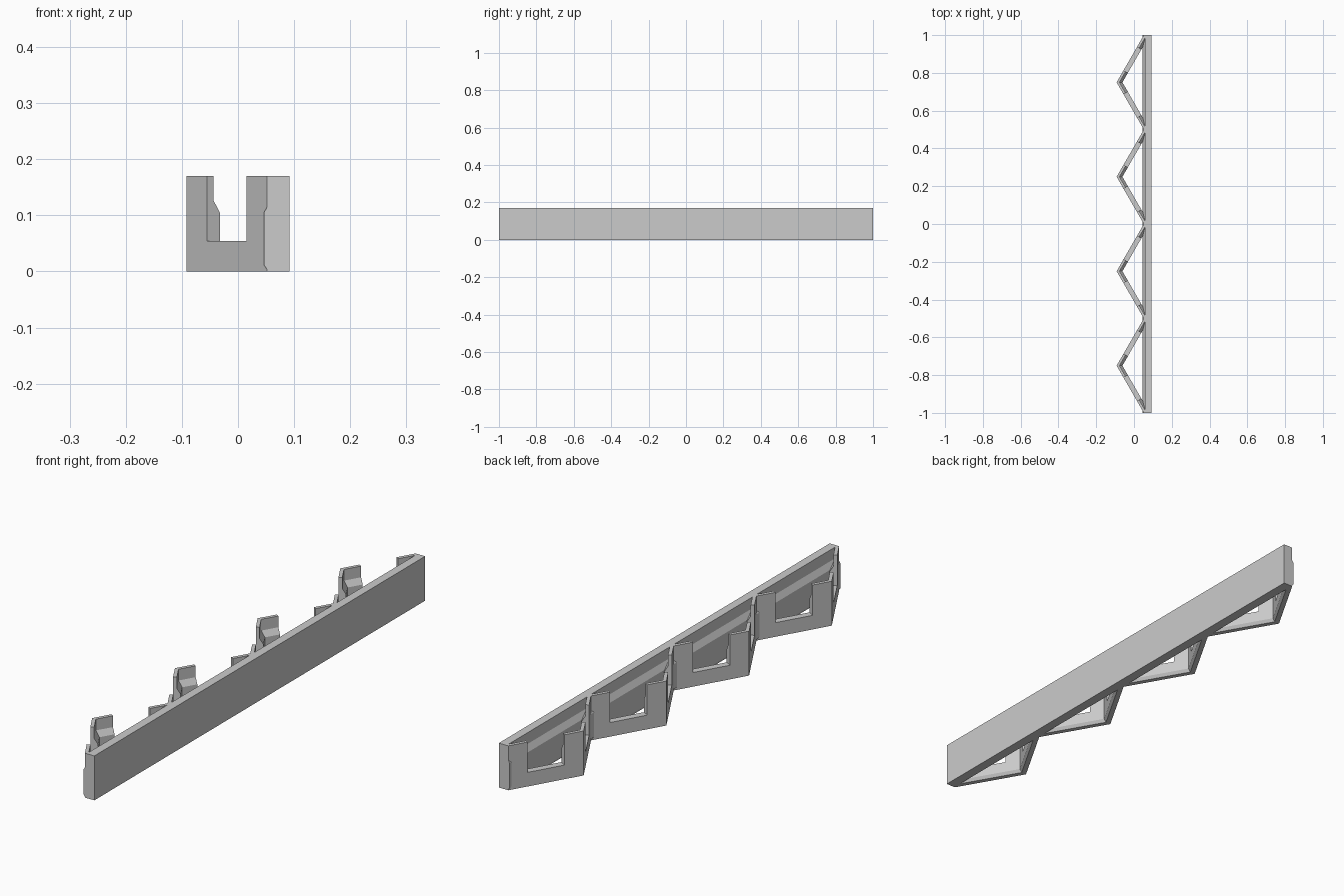
import bpy
import bmesh
import math
from mathutils import Matrix, Vector

cube = bpy.data.objects.get("Cube")
if cube:
    bpy.data.objects.remove(cube, do_unlink=True)

HEIGHT = 0.17
OUTER, VALLEY, BACK = -0.092, 0.052, 0.092
BAY = 0.5
TILT = math.radians(30)      # wall angle away from the rail

grey = bpy.data.materials.new("light_grey")
grey.use_nodes = True
grey.diffuse_color = (0.6, 0.6, 0.6, 1)
grey.node_tree.nodes["Principled BSDF"].inputs["Base Color"].default_value = (0.6, 0.6, 0.6, 1)


def make_object(name, bm):
    bmesh.ops.recalc_face_normals(bm, faces=bm.faces)
    mesh = bpy.data.meshes.new(name)
    bm.to_mesh(mesh)
    bm.free()
    mesh.materials.append(grey)
    obj = bpy.data.objects.new(name, mesh)
    bpy.context.collection.objects.link(obj)
    return obj


def section(thick):
    """Thickness and height pairs: chamfered foot, thick base, thin upper lip."""
    return [(0, 0), (thick - 0.008, 0), (thick, 0.012), (thick, 0.105),
            (thick - 0.0133, 0.127), (thick - 0.0133, HEIGHT), (0, HEIGHT)]


def sweep(name, rings):
    """Skin a list of matching cross-sections and cap both ends."""
    bm = bmesh.new()
    loops = [[bm.verts.new(p) for p in ring] for ring in rings]
    n = len(loops[0])
    for a, b in zip(loops, loops[1:]):
        for i in range(n):
            j = (i + 1) % n
            bm.faces.new((a[i], a[j], b[j], b[i]))
    bm.faces.new(loops[0])
    bm.faces.new(loops[-1])
    return make_object(name, bm)


# Straight rail
sweep("rail", [[(BACK - t, y, z) for t, z in section(0.046)] for y in (-1, 1)])

# Zigzag wall, mitred at each peak and valley
rings = []
for i in range(9):
    x = OUTER if i % 2 else VALLEY
    y = -1 + i * BAY / 2
    rings.append([(x + t / math.cos(TILT), y, z) for t, z in section(0.0266)])
wall = sweep("zigzag_wall", rings)

# One square notch cutter at the middle of every wall panel
bm = bmesh.new()
for i in range(8):
    side = 1 if i % 2 else -1
    centre = Vector(((OUTER + VALLEY) / 2, -1 + (i + 0.5) * BAY / 2, 0.154))
    matrix = (Matrix.Translation(centre)
              @ Matrix.Rotation(-side * TILT, 4, 'Z')
              @ Matrix.Diagonal((0.1, 0.142, 0.2, 1)))
    bmesh.ops.create_cube(bm, size=1, matrix=matrix)
cutter = make_object("notch_cutter", bm)
cutter.hide_render = True

notch = wall.modifiers.new("notches", 'BOOLEAN')
notch.operation = 'DIFFERENCE'
notch.solver = 'EXACT'
notch.object = cutter
depsgraph = bpy.context.evaluated_depsgraph_get()
cut_mesh = bpy.data.meshes.new_from_object(wall.evaluated_get(depsgraph))
wall.modifiers.clear()
wall.data = cut_mesh
bpy.data.objects.remove(cutter, do_unlink=True)
